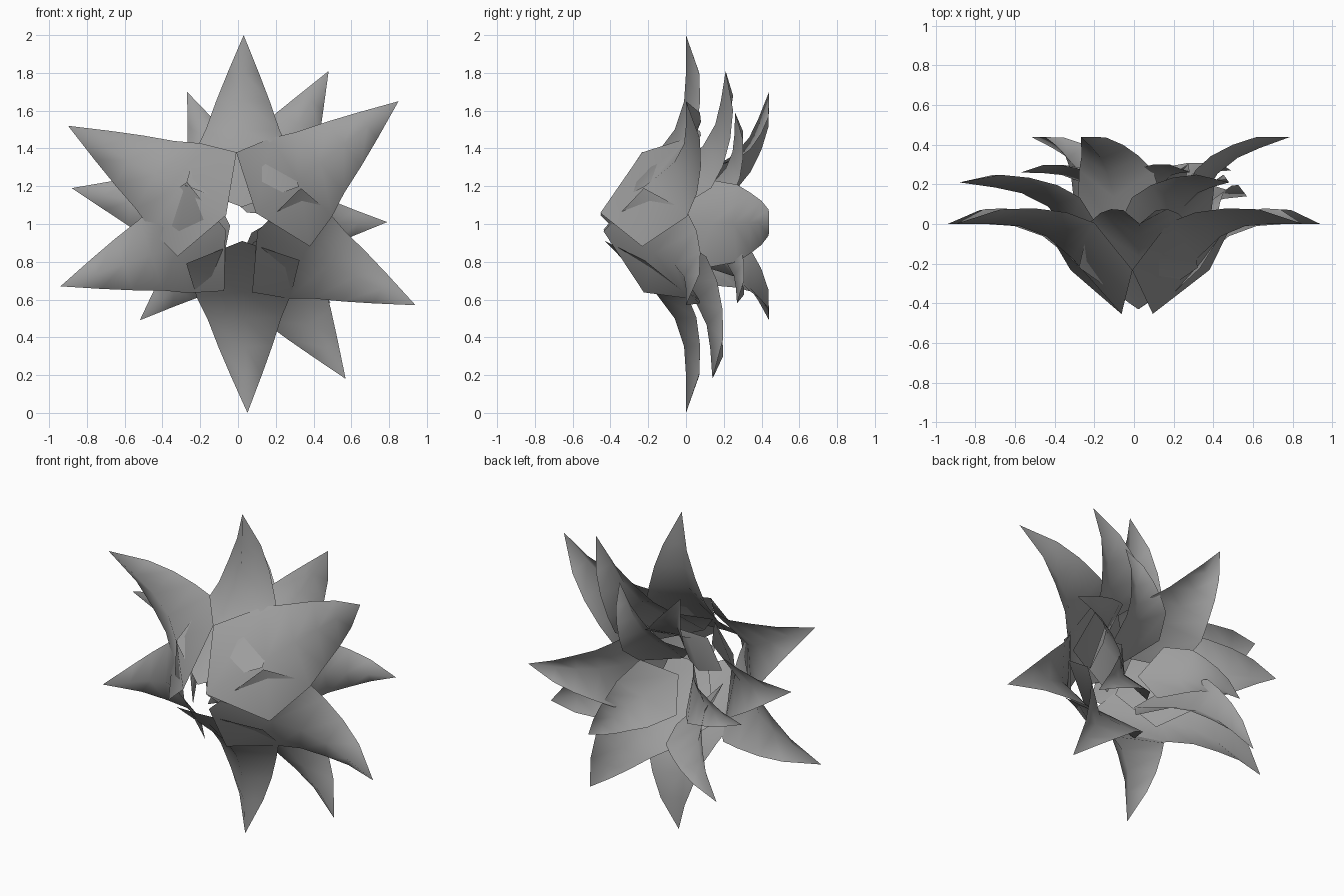
import bpy, bmesh
from math import atan2, hypot, cos, sin

if "Cube" in bpy.data.objects:
    bpy.data.objects.remove(bpy.data.objects["Cube"])

# Leaf stations: ridge radius, edge radius, ridge depth, half width, edge sweep-back
STATIONS = [(0.09, 0.20, -0.43, 0.30, 0.21), (0.36, 0.38, -0.165, 0.25, 0.17),
            (0.50, 0.50, -0.06, 0.195, 0.115), (0.65, 0.65, -0.01, 0.142, 0.085),
            (0.80, 0.80, 0.0, 0.083, 0.07)]
CENTRE_X, CENTRE_Z = 0.02, 1.0

# Plain grey for all leaves
grey = bpy.data.materials.new("leaf_grey")
grey.diffuse_color = (0.34, 0.34, 0.34, 1)
grey.use_nodes = True
grey.node_tree.nodes["Principled BSDF"].inputs["Base Color"].default_value = grey.diffuse_color


def leaf(name, offset, tip_x, tip_z, tip_y):
    """Folded, tapering leaf set back by offset, its tip on the given point."""
    dx, dz, dy = tip_x - CENTRE_X, tip_z - CENTRE_Z, tip_y - offset
    reach = hypot(dx, dz)
    ux, uz = dx / reach, dz / reach
    tilt, size = atan2(dy, reach), hypot(reach, dy)
    c, s = cos(tilt) * size, sin(tilt) * size
    bm = bmesh.new()

    def vert(r, y, w):
        rr, yy, ww = r * c - y * s, r * s + y * c + offset, w * size
        return bm.verts.new((CENTRE_X + ux * rr - uz * ww, yy,
                             CENTRE_Z + uz * rr + ux * ww))

    rows = [[vert(re, y + f, -w), vert(r, y, 0), vert(re, y + f, w)]
            for r, re, y, w, f in STATIONS]
    tip = vert(1, 0, 0)
    for a, b in zip(rows, rows[1:]):
        for k in (0, 1):
            bm.faces.new((a[k], a[k + 1], b[k + 1], b[k]))
    for k in (0, 1):
        bm.faces.new((rows[-1][k], rows[-1][k + 1], tip))
    for f in bm.faces:
        f.smooth = True
    mesh = bpy.data.meshes.new(name)
    bm.to_mesh(mesh)
    bm.free()
    mesh.materials.append(grey)
    bpy.context.collection.objects.link(bpy.data.objects.new(name, mesh))


# Set-back and tip positions (x, z, y) for each whorl
WHORLS = {
    "front_leaf": (0.0, [(0.03, 2.0, 0), (0.85, 1.65, 0), (0.94, 0.57, 0),
                         (0.05, 0.0, 0), (-0.94, 0.67, 0), (-0.90, 1.52, 0)]),
    "middle_leaf": (0.08, [(0.48, 1.81, 0.21), (0.57, 0.18, 0.14), (-0.88, 1.19, 0.21)]),
    "back_leaf": (0.16, [(-0.27, 1.70, 0.44), (0.79, 1.01, 0.44), (-0.52, 0.49, 0.44)]),
    "inner_leaf": (0.24, [(0.28, 1.59, 0.26), (0.49, 0.58, 0.27), (-0.57, 0.92, 0.26)]),
}
for name, (offset, tips) in WHORLS.items():
    for i, t in enumerate(tips):
        leaf(f"{name}_{i + 1}", offset, *t)
